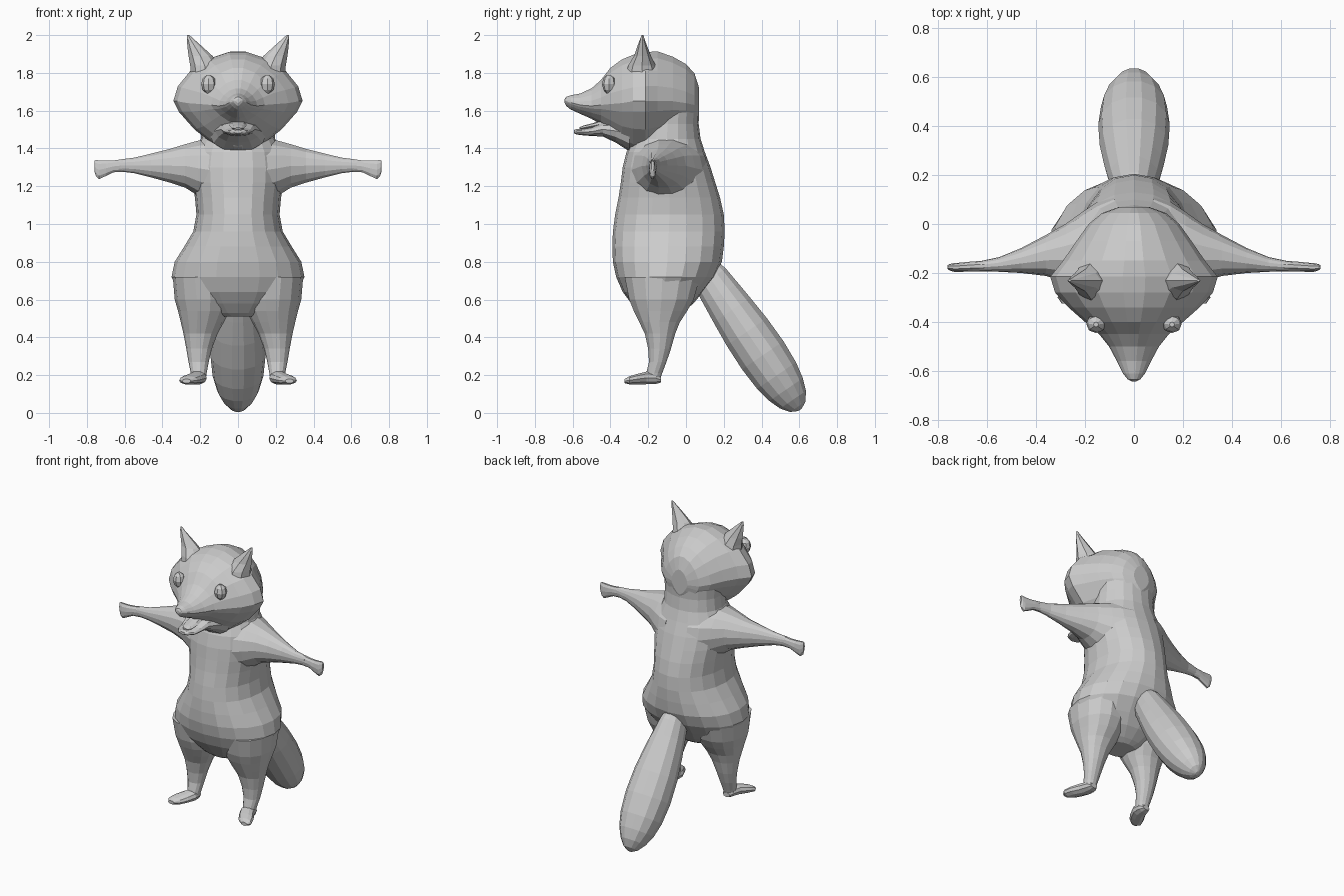
import bpy, bmesh, math

AXES = {'x': (0, 1, 2), 'y': (1, 0, 2), 'z': (2, 0, 1)}


def power(v, e):
    return math.copysign(abs(v) ** e, v)


def loft(name, axis, rows, sides=16, p=(2.1, 2.1), mirror=False):
    """Skin rounded rings: rows are (position, a0, a1, b0, b1[, widest b])."""
    k, ia, ib = AXES[axis]
    bm = bmesh.new()
    rings = []
    for row in rows:
        pos, a0, a1, b0, b1 = row[:5]
        mid = row[5] if len(row) > 5 else (b0 + b1) / 2
        ring = []
        for i in range(sides):
            t = 2 * math.pi * i / sides
            c, s = math.cos(t), math.sin(t)
            e = 2 / (p[0] if s >= 0 else p[1])
            co = [0, 0, 0]
            co[k] = pos
            co[ia] = (a0 + a1) / 2 + (a1 - a0) / 2 * power(c, e)
            co[ib] = mid + ((b1 - mid) if s >= 0 else (mid - b0)) * power(s, e)
            ring.append(bm.verts.new(co))
        rings.append(ring)
    for r, q in zip(rings, rings[1:]):
        for i in range(sides):
            j = (i + 1) % sides
            bm.faces.new((r[i], r[j], q[j], q[i]))
    bm.faces.new(rings[0])
    bm.faces.new(rings[-1])
    bmesh.ops.recalc_face_normals(bm, faces=bm.faces)
    me = bpy.data.meshes.new(name)
    bm.to_mesh(me)
    bm.free()
    ob = bpy.data.objects.new(name, me)
    bpy.context.collection.objects.link(ob)
    if mirror:
        ob.modifiers.new("mirror", 'MIRROR').use_mirror_merge = False
    return ob


def sym(rows):
    """Expand (position, half width, b0, b1, ...) to rows centred on x = 0."""
    return [(r[0], -r[1], r[1]) + tuple(r[2:]) for r in rows]


# torso and neck
loft("torso", 'z', sym([
    (.51, .10, -.22, -.05), (.53, .17, -.245, -.02), (.58, .25, -.29, .04),
    (.64, .315, -.335, .09), (.72, .352, -.37, .155), (.80, .335, -.387, .19),
    (.88, .285, -.39, .20), (.96, .237, -.387, .205), (1.05, .22, -.375, .20),
    (1.14, .228, -.357, .18), (1.22, .24, -.345, .155), (1.30, .245, -.335, .13),
    (1.38, .232, -.315, .10), (1.45, .197, -.28, .077), (1.53, .19, -.26, .067),
    (1.62, .195, -.25, .07), (1.71, .18, -.25, .064), (1.78, .12, -.22, .04)]), 20)

# arms, flared into the shoulders, with flat hands
loft("arm", 'x', [
    (.08, -.30, .12, 1.10, 1.46), (.15, -.29, .09, 1.115, 1.457),
    (.21, -.265, .05, 1.145, 1.445), (.28, -.235, .00, 1.19, 1.425),
    (.36, -.212, -.045, 1.217, 1.40), (.46, -.20, -.098, 1.245, 1.374),
    (.55, -.195, -.135, 1.268, 1.352), (.63, -.193, -.152, 1.278, 1.342)],
    14, mirror=True)
loft("hand", 'x', [
    (.61, -.193, -.15, 1.275, 1.345), (.66, -.194, -.153, 1.272, 1.338),
    (.70, -.195, -.157, 1.252, 1.337), (.735, -.195, -.16, 1.235, 1.339),
    (.752, -.19, -.163, 1.25, 1.341), (.761, -.184, -.168, 1.28, 1.336)],
    10, mirror=True)

# legs and feet
loft("leg", 'z', [
    (.72, .04, .345, -.33, .08), (.60, .03, .335, -.305, .045),
    (.54, .045, .318, -.28, .01), (.48, .075, .303, -.25, -.03),
    (.42, .108, .289, -.22, -.055), (.34, .138, .274, -.202, -.078),
    (.27, .155, .262, -.197, -.102), (.21, .166, .25, -.212, -.125),
    (.165, .172, .245, -.22, -.14)], 14, mirror=True)
loft("foot", 'y', [
    (-.132, .185, .235, .16, .19), (-.16, .168, .25, .152, .215),
    (-.21, .165, .268, .15, .22), (-.26, .188, .298, .15, .207),
    (-.30, .215, .312, .15, .195), (-.325, .25, .295, .157, .18)],
    10, mirror=True)

# tail
tail = loft("tail", 'z', sym([
    (-.10, .055, -.07, .07), (0, .085, -.10, .10), (.10, .105, -.11, .11),
    (.20, .122, -.12, .12), (.34, .14, -.132, .132), (.49, .146, -.136, .136),
    (.62, .135, -.128, .128), (.71, .112, -.11, .11), (.775, .08, -.085, .085),
    (.82, .045, -.05, .05), (.84, .01, -.012, .012)]), 14, p=(2, 2))
tail.location = (0, .13, .71)
tail.rotation_euler = (-2.543, 0, 0)

# head with pointed cheeks and snout
loft("head", 'y', sym([
    (.07, .06, 1.55, 1.72, 1.63), (.045, .13, 1.48, 1.80, 1.63),
    (.0, .185, 1.45, 1.85, 1.64), (-.07, .235, 1.42, 1.89, 1.65),
    (-.15, .29, 1.385, 1.918, 1.652), (-.215, .342, 1.36, 1.915, 1.652),
    (-.28, .322, 1.37, 1.90, 1.65), (-.34, .268, 1.405, 1.875, 1.64),
    (-.40, .20, 1.47, 1.83, 1.635), (-.45, .142, 1.525, 1.765, 1.63),
    (-.50, .102, 1.555, 1.72, 1.625), (-.56, .07, 1.582, 1.692, 1.63),
    (-.61, .045, 1.605, 1.682, 1.643), (-.635, .025, 1.625, 1.673, 1.65),
    (-.642, .01, 1.64, 1.662, 1.65)]), 18, p=(1.75, 1.35))

# open lower jaw and tongue
loft("lower_jaw", 'y', sym([
    (-.30, .15, 1.385, 1.56), (-.37, .12, 1.43, 1.555), (-.44, .09, 1.463, 1.54),
    (-.50, .075, 1.466, 1.512), (-.55, .066, 1.47, 1.503),
    (-.58, .045, 1.474, 1.503), (-.592, .02, 1.48, 1.498)]), 12)
loft("tongue", 'y', sym([
    (-.42, .045, 1.51, 1.56), (-.49, .045, 1.505, 1.535),
    (-.54, .036, 1.498, 1.522), (-.565, .015, 1.5, 1.512)]), 8)

# ears
loft("ear", 'z', [
    (1.76, .08, .248, -.33, -.13), (1.84, .10, .253, -.305, -.16),
    (1.89, .135, .262, -.275, -.185), (1.94, .19, .268, -.258, -.205),
    (1.98, .235, .271, -.243, -.22), (2.0, .257, .269, -.235, -.225)],
    8, p=(1.7, 1.7), mirror=True)

# eyes
loft("eye", 'z', [
    (1.69, .145, .165, -.42, -.40), (1.71, .123, .187, -.437, -.377),
    (1.74, .115, .195, -.445, -.37), (1.77, .123, .187, -.437, -.377),
    (1.79, .145, .165, -.42, -.40)], 8, mirror=True)
